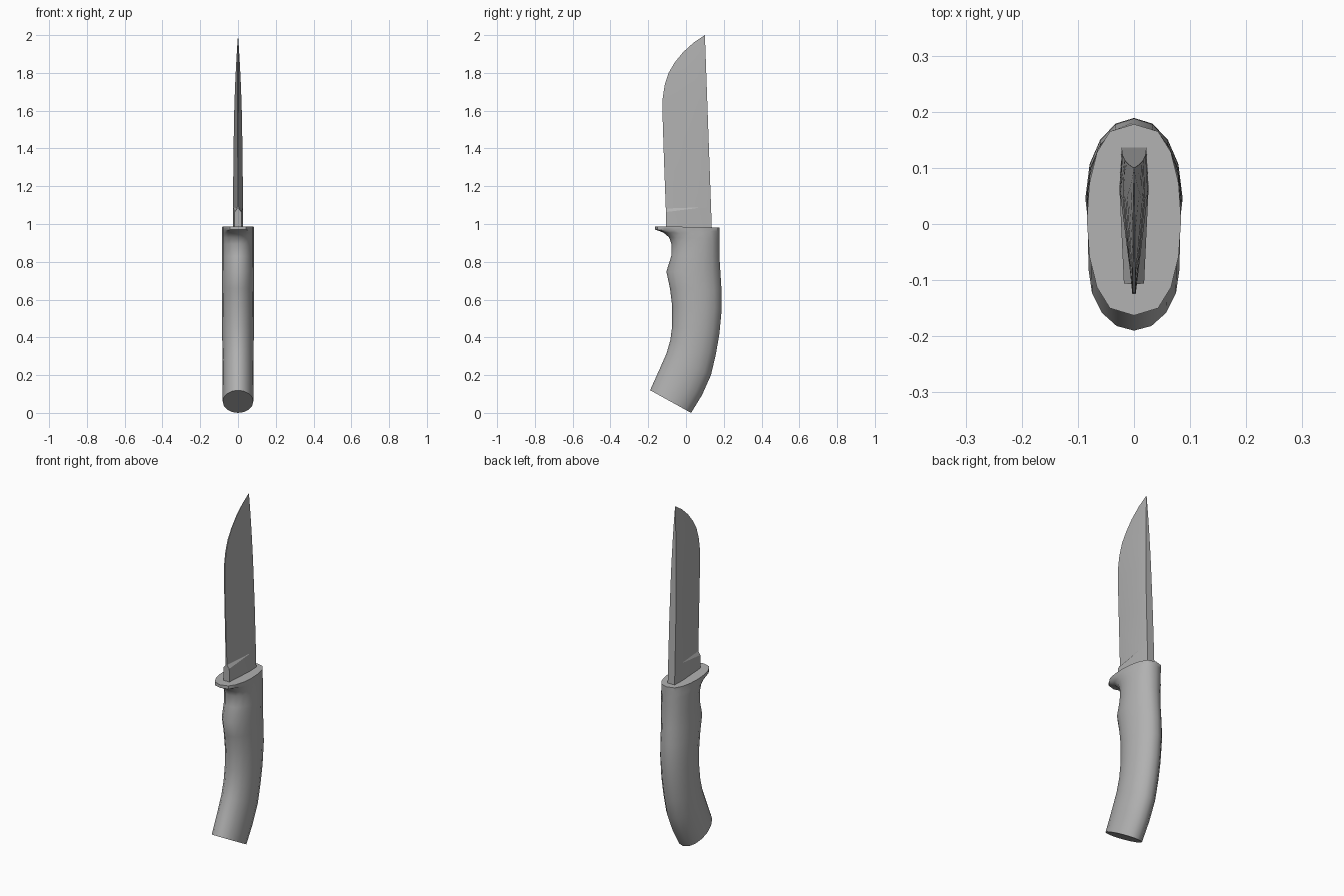
import bpy, bmesh, math

grey = bpy.data.materials.new("mid_grey")
grey.diffuse_color = (0.44, 0.44, 0.44, 1)


def loft(name, rings, smooth_angle):
    """Skin a list of equal-length point rings and cap both ends."""
    bm = bmesh.new()
    rows = [[bm.verts.new(p) for p in ring] for ring in rings]
    n = len(rows[0])
    for a, b in zip(rows, rows[1:]):
        for i in range(n):
            j = (i + 1) % n
            bm.faces.new((a[i], a[j], b[j], b[i]))
    bm.faces.new(rows[0])
    bm.faces.new(rows[-1])
    bmesh.ops.remove_doubles(bm, verts=bm.verts, dist=0.0002)
    bmesh.ops.recalc_face_normals(bm, faces=bm.faces)
    mesh = bpy.data.meshes.new(name)
    bm.to_mesh(mesh)
    bm.free()
    mesh.materials.append(grey)
    ob = bpy.data.objects.new(name, mesh)
    bpy.context.collection.objects.link(ob)
    bpy.ops.object.select_all(action='DESELECT')
    ob.select_set(True)
    bpy.context.view_layer.objects.active = ob
    bpy.ops.object.shade_smooth_by_angle(angle=math.radians(smooth_angle))
    return ob


def handle_ring(fy, fz, by, bz, w, p, n=16):
    """Oval section between a front and a back point; p < 1 makes it fuller."""
    ring = []
    for i in range(n):
        a = 2 * math.pi * i / n
        c, t = math.cos(a), (1 + math.sin(a)) / 2
        x = math.copysign(abs(c) ** p, c) * w if abs(c) > 1e-6 else 0
        ring.append((x, fy + (by - fy) * t, fz + (bz - fz) * t))
    return ring


# Handle with finger guard: front y, z, back y, z, half width, fullness
sections = [
    (-0.190, 0.120, 0.027, 0.000, 0.081, 1.0),
    (-0.145, 0.220, 0.085, 0.095, 0.082, 1.0),
    (-0.103, 0.315, 0.132, 0.200, 0.083, 1.0),
    (-0.083, 0.385, 0.158, 0.310, 0.083, 1.0),
    (-0.073, 0.460, 0.177, 0.420, 0.084, 1.0),
    (-0.073, 0.565, 0.189, 0.550, 0.085, 1.0),
    (-0.085, 0.660, 0.188, 0.650, 0.086, 1.0),
    (-0.104, 0.748, 0.182, 0.745, 0.086, 1.0),
    (-0.078, 0.830, 0.177, 0.825, 0.085, 0.95),
    (-0.077, 0.895, 0.177, 0.885, 0.084, 0.9),
    (-0.090, 0.930, 0.177, 0.920, 0.084, 0.85),
    (-0.120, 0.955, 0.177, 0.945, 0.084, 0.75),
    (-0.163, 0.970, 0.178, 0.960, 0.084, 0.7),
    (-0.163, 0.988, 0.178, 0.982, 0.084, 0.7),
]
loft("handle", [handle_ring(*s) for s in sections], 40)


# Blade: cutting edge y, edge z, spine z, edge half thickness
stations = [
    (-0.105, 0.965, 0.965, 0.018),
    (-0.106, 1.063, 1.085, 0.018),
    (-0.107, 1.082, 1.088, 0.004),
    (-0.117, 1.35, 1.35, 0.003),
    (-0.125, 1.60, 1.60, 0.003),
    (-0.123, 1.67, 1.67, 0.003),
    (-0.112, 1.74, 1.74, 0.003),
    (-0.092, 1.80, 1.80, 0.003),
    (-0.060, 1.855, 1.855, 0.002),
    (-0.015, 1.91, 1.91, 0.002),
    (0.040, 1.96, 1.96, 0.001),
    (0.100, 2.00, 2.00, 0.0),
]
rings = []
for ey, ez, sz, ew in stations:
    f = (sz - 0.965) / 1.035
    sy = 0.137 - 0.037 * f
    sw = 0.022 * (1 - f ** 3)
    rw = 0.026 * (1 - f ** 3)
    ry = sy + (ey - sy) * 0.29
    rings.append([(sw, sy, sz), (rw, ry, sz), (ew, ey, ez),
                  (-ew, ey, ez), (-rw, ry, sz), (-sw, sy, sz)])
loft("blade", rings, 20)
